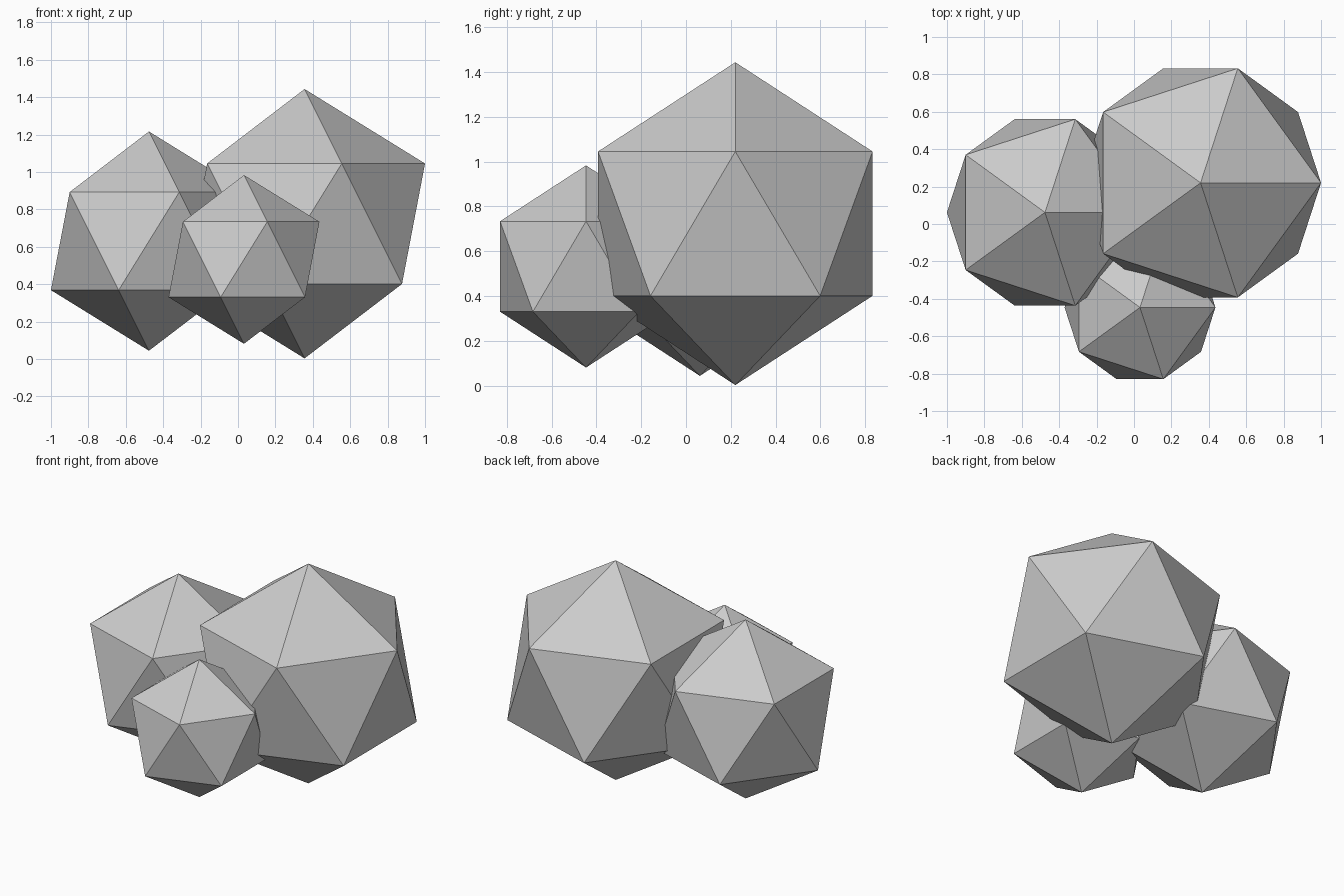
import bpy

if "Cube" in bpy.data.objects:
    bpy.data.objects.remove(bpy.data.objects["Cube"])

# Cluster of three overlapping low-poly lumps: name, radius, centre
LUMPS = [
    ("large_lump", 0.72, (0.356, 0.22, 0.723)),
    ("medium_lump", 0.586, (-0.476, 0.062, 0.63)),
    ("small_lump", 0.451, (0.032, -0.446, 0.532)),
]

for name, radius, centre in LUMPS:
    bpy.ops.mesh.primitive_ico_sphere_add(subdivisions=1, radius=radius, location=centre)
    lump = bpy.context.object
    lump.name = name
    bpy.ops.object.shade_flat()
